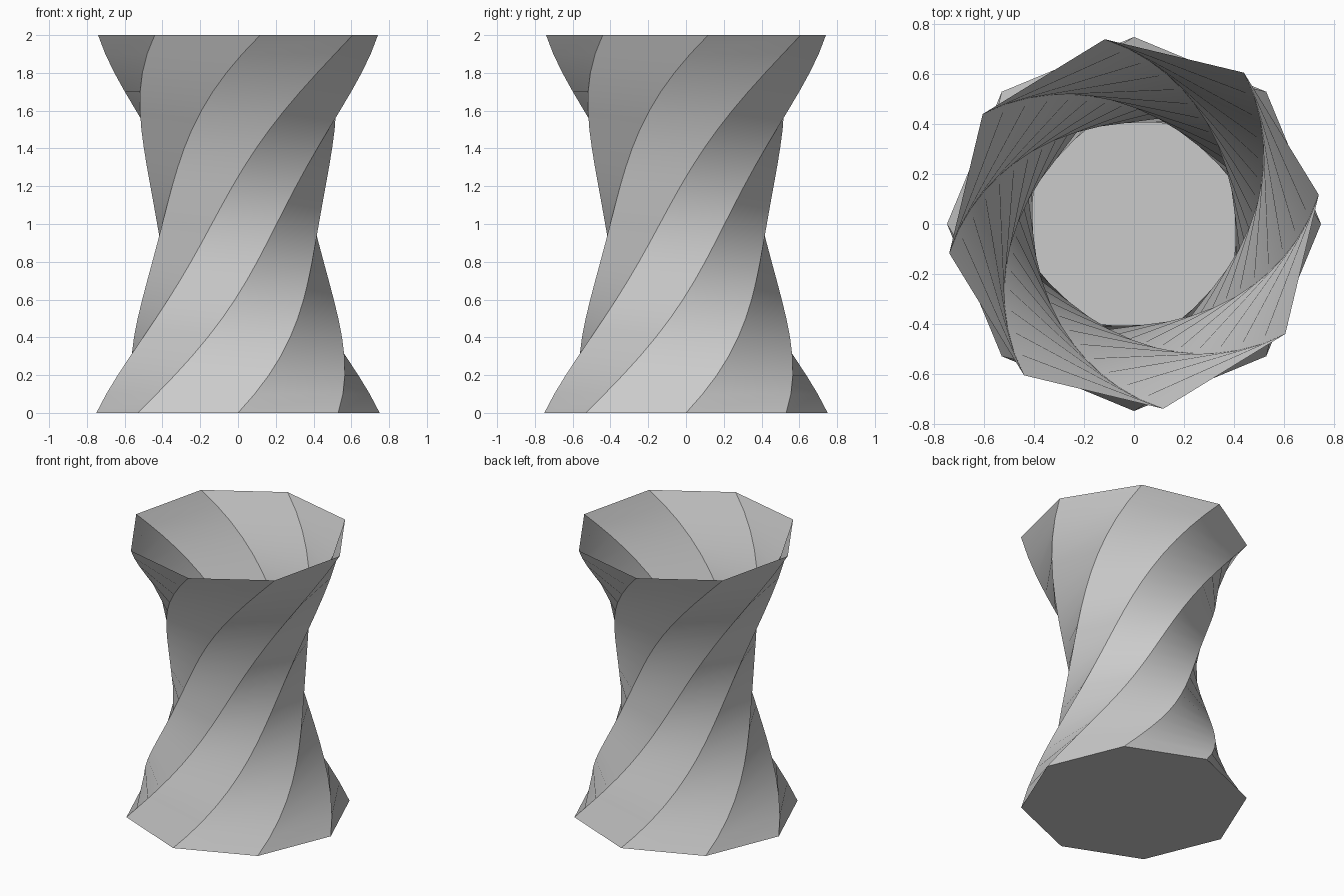
import bpy, bmesh
from math import sin, cos, pi, radians

cube = bpy.data.objects.get("Cube")
if cube:
    bpy.data.objects.remove(cube, do_unlink=True)

SIDES, LAYERS = 8, 20
HEIGHT, RIM, PINCH = 2.0, 0.75, 0.3
TWIST = radians(144)

# Plain grey material
grey = bpy.data.materials.new("light grey")
grey.use_nodes = True
colour = (0.6, 0.6, 0.6, 1)
grey.diffuse_color = colour
grey.node_tree.nodes["Principled BSDF"].inputs["Base Color"].default_value = colour


def ring(bm, t):
    """One octagon of the wall, pinched and twisted by its height fraction."""
    r = RIM - PINCH * sin(pi * t)
    angles = [2 * pi * i / SIDES + TWIST * t for i in range(SIDES)]
    return [bm.verts.new((r * cos(a), r * sin(a), HEIGHT * t)) for a in angles]


# Twisted wall, open at the top
bm = bmesh.new()
rings = [ring(bm, k / LAYERS) for k in range(LAYERS + 1)]
for low, high in zip(rings, rings[1:]):
    for i in range(SIDES):
        j = (i + 1) % SIDES
        bm.faces.new((low[i], low[j], high[j], high[i]))

# Closed base
bm.faces.new(rings[0][::-1])

mesh = bpy.data.meshes.new("twisted_vase")
bm.to_mesh(mesh)
bm.free()
mesh.materials.append(grey)
vase = bpy.data.objects.new("twisted_vase", mesh)
bpy.context.collection.objects.link(vase)

# Smooth along the height, crisp at the eight spiral ridges
bpy.ops.object.select_all(action="DESELECT")
vase.select_set(True)
bpy.context.view_layer.objects.active = vase
bpy.ops.object.shade_smooth_by_angle(angle=radians(30))
